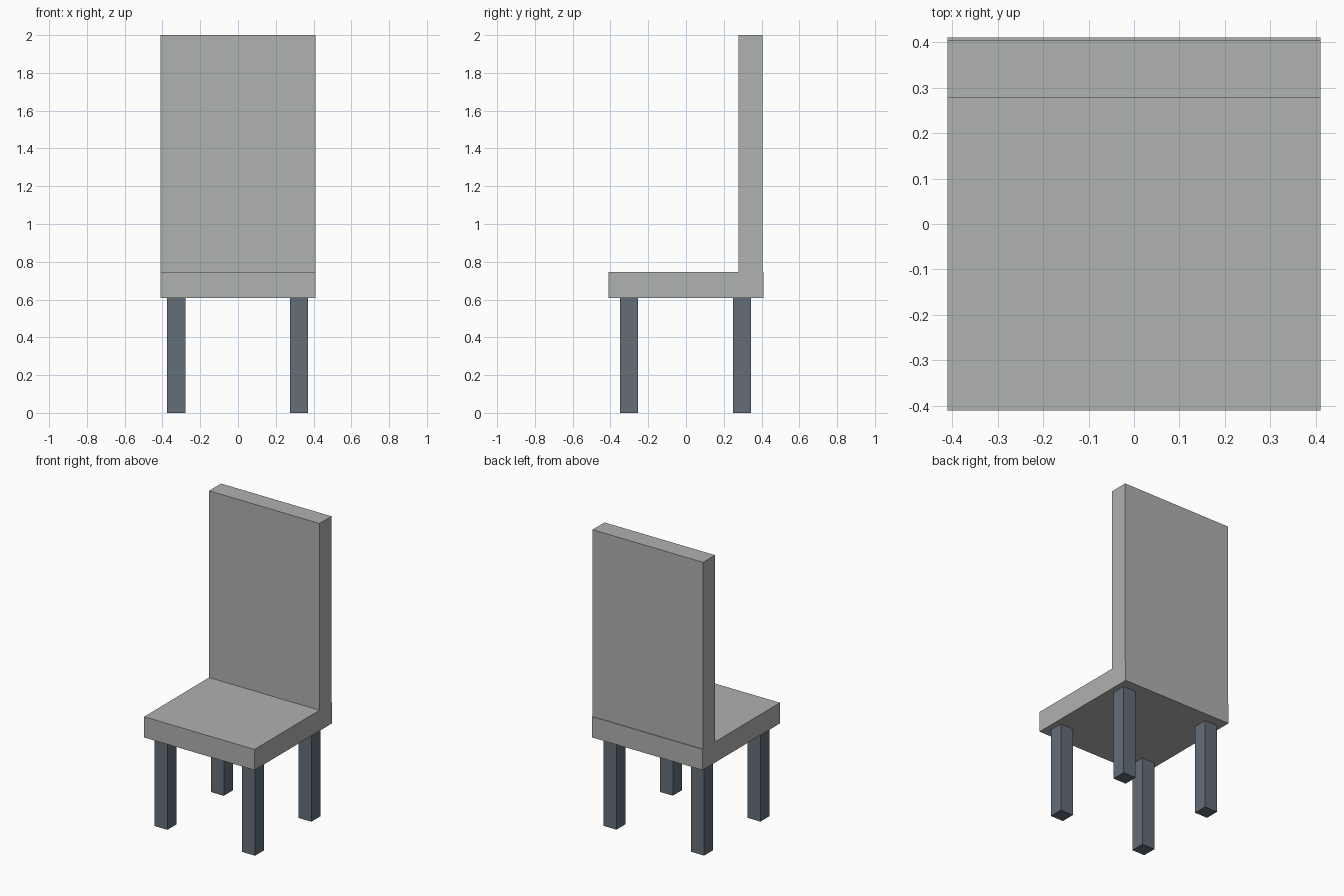
import bpy

cube = bpy.data.objects.get("Cube")
if cube:
    bpy.data.objects.remove(cube, do_unlink=True)


def make_material(name, rgb):
    mat = bpy.data.materials.new(name)
    mat.use_nodes = True
    colour = (*rgb, 1.0)
    mat.diffuse_color = colour
    mat.node_tree.nodes["Principled BSDF"].inputs["Base Color"].default_value = colour
    return mat


def make_box(name, low, high, mat):
    """Box spanning two opposite corners."""
    centre = [(a + b) / 2 for a, b in zip(low, high)]
    bpy.ops.mesh.primitive_cube_add(size=1, location=centre)
    obj = bpy.context.object
    obj.name = name
    obj.scale = [b - a for a, b in zip(low, high)]
    bpy.ops.object.transform_apply(location=False, rotation=False, scale=True)
    obj.data.materials.append(mat)
    return obj


light_grey = make_material("light grey", (0.43, 0.445, 0.43))
slate = make_material("slate blue grey", (0.125, 0.155, 0.185))

half = 0.41
seat_bottom, seat_top = 0.608, 0.747

# Seat slab and the slightly inset backrest standing on it
make_box("seat", (-half, -half, seat_bottom), (half, half, seat_top), light_grey)
make_box("backrest", (-half, 0.278, seat_top), (half, 0.405, 2.0), light_grey)

# Four square legs under the seat
leg_width = 0.096
for side, x in (("right", -0.375), ("left", 0.275)):
    for end, y in (("front", -0.349), ("back", 0.248)):
        make_box(f"{end}_{side}_leg", (x, y, 0),
                 (x + leg_width, y + leg_width, seat_bottom), slate)
